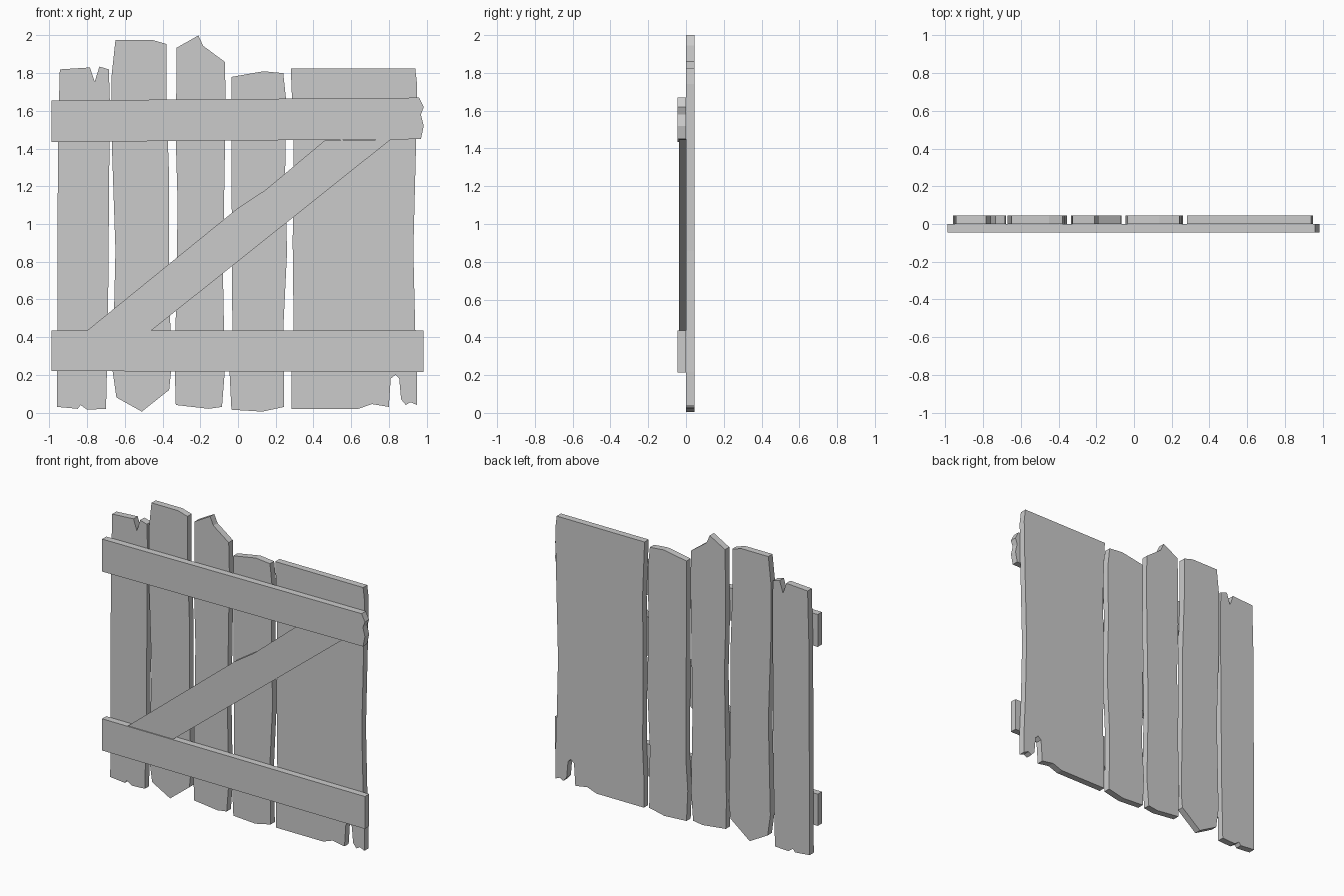
import bpy
import bmesh

# Remove the default cube only
default_cube = bpy.data.objects.get("Cube")
if default_cube:
    bpy.data.objects.remove(default_cube, do_unlink=True)

# Single plain grey for all the timber
grey = bpy.data.materials.new("plain_grey_wood")
grey.use_nodes = True
colour = (0.6, 0.6, 0.6, 1.0)
grey.diffuse_color = colour
grey.node_tree.nodes["Principled BSDF"].inputs["Base Color"].default_value = colour


def board(name, outline, front, back):
    """Extrude an (x, z) outline, given in hundredths, from y=front to y=back."""
    bm = bmesh.new()
    verts = [bm.verts.new((x / 100, front, z / 100)) for x, z in outline]
    face = bm.faces.new(verts)
    extruded = bmesh.ops.extrude_face_region(bm, geom=[face])
    moved = [v for v in extruded["geom"] if isinstance(v, bmesh.types.BMVert)]
    bmesh.ops.translate(bm, verts=moved, vec=(0, back - front, 0))
    bmesh.ops.recalc_face_normals(bm, faces=bm.faces)
    mesh = bpy.data.meshes.new(name)
    bm.to_mesh(mesh)
    bm.free()
    mesh.materials.append(grey)
    obj = bpy.data.objects.new(name, mesh)
    bpy.context.scene.collection.objects.link(obj)
    return obj


PLANK_BACK = 0.045
BAR_FRONT = -0.045
BRACE_FRONT = -0.038

# Upright planks, each outline running clockwise from its top left corner
notched_plank = [
    (-94.5, 182), (-78.5, 183), (-76, 175.5), (-73.5, 183.5), (-68.5, 182),
    (-68, 166), (-69, 44), (-70, 2),
    (-80, 1.5), (-83.5, 4), (-85, 2), (-96, 3), (-95.5, 145),
]
pointed_foot_plank = [
    (-65, 197.5), (-45, 197.5), (-38, 195.5),
    (-38, 166), (-36.5, 124), (-36.5, 81), (-35.5, 22), (-36.5, 12),
    (-51, 0.5), (-64.5, 8), (-66.5, 22), (-65, 86), (-67, 145), (-67, 179),
]
peaked_plank = [
    (-32.5, 193.5), (-21, 200), (-18.5, 194.5), (-7, 186),
    (-6.5, 166), (-8, 75), (-7, 22), (-8.5, 3),
    (-15.5, 2), (-33, 4), (-33.5, 22), (-32, 110), (-33, 145),
]
short_plank = [
    (-3.5, 178), (13.5, 181), (24, 180),
    (25.5, 166), (25, 126), (26, 85), (24, 44), (24.5, 3),
    (13, 0.5), (-3.5, 1.5), (-4.5, 22), (-3, 44), (-3.5, 145),
]
wide_plank = [
    (28, 182.5), (94, 182.5), (95, 174),
    (94.5, 145), (93, 86), (94, 44), (95, 22), (95, 4),
    (91.5, 5.5), (89, 4), (86.5, 7), (85.5, 18), (83.5, 20), (81, 18), (80, 3),
    (71, 4.5), (64, 2), (28.5, 2), (28.5, 22), (29.5, 44), (29, 90), (29.5, 145),
]
planks = {
    "notched_plank": notched_plank,
    "pointed_foot_plank": pointed_foot_plank,
    "peaked_plank": peaked_plank,
    "short_plank": short_plank,
    "wide_plank": wide_plank,
}
for plank_name, plank_outline in planks.items():
    board(plank_name, plank_outline, 0, PLANK_BACK)

# Cross bars on the front; the upper one has a chipped end
upper_bar = [
    (-99, 165.5), (96, 167), (98.5, 162), (97, 158), (98.5, 152), (97, 145),
    (-99, 143.5),
]
lower_bar = [(-99, 43.5), (98.5, 43.5), (98.5, 21.5), (-99, 22)]
board("upper_bar", upper_bar, BAR_FRONT, 0)
board("lower_bar", lower_bar, BAR_FRONT, 0)

# Diagonal brace between the bars
brace = [(-80, 43.5), (0, 108.5), (14.5, 118), (46, 144.3), (81, 144.8), (-46, 43.5)]
board("diagonal_brace", brace, BRACE_FRONT, 0)
